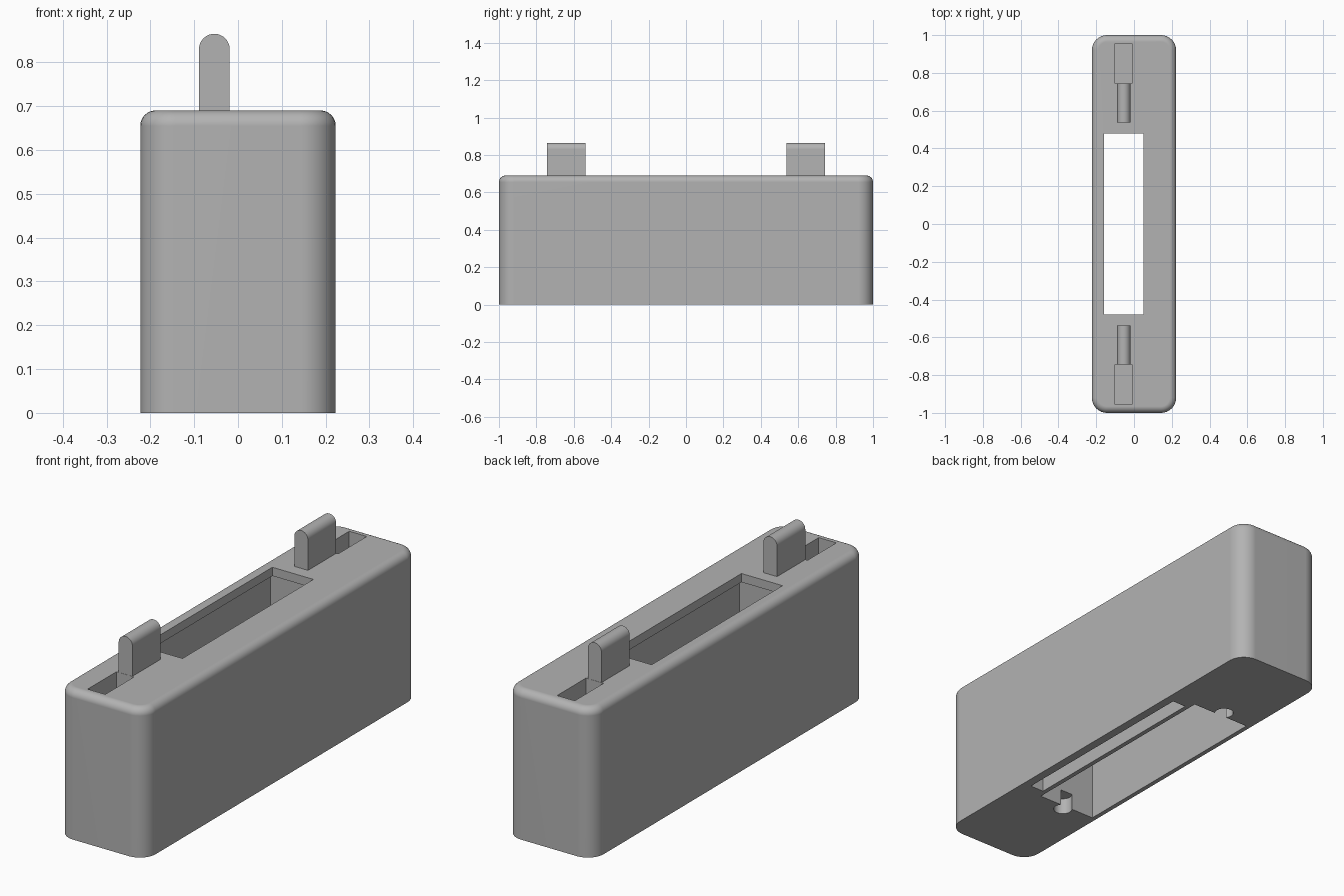
import bpy, bmesh, math

cube = bpy.data.objects.get("Cube")
if cube:
    bpy.data.objects.remove(cube, do_unlink=True)

grey = bpy.data.materials.new("plain grey")
grey.use_nodes = True
grey.diffuse_color = (0.45, 0.45, 0.45, 1)
grey.node_tree.nodes["Principled BSDF"].inputs["Base Color"].default_value = grey.diffuse_color

HALF_X, HEIGHT = 0.223, 0.69
CORNER, FILLET, STEPS = 0.08, 0.035, 8
AXIS = -0.054          # shared centre line of the opening and the tabs


def make_object(name, bm):
    bmesh.ops.recalc_face_normals(bm, faces=bm.faces)
    mesh = bpy.data.meshes.new(name)
    bm.to_mesh(mesh)
    bm.free()
    mesh.materials.append(grey)
    obj = bpy.data.objects.new(name, mesh)
    bpy.context.collection.objects.link(obj)
    return obj


def loft(name, rings):
    """Skin a stack of matching rings and cap both ends."""
    bm = bmesh.new()
    loops = [[bm.verts.new(p) for p in ring] for ring in rings]
    n = len(loops[0])
    for low, high in zip(loops, loops[1:]):
        for i in range(n):
            j = (i + 1) % n
            bm.faces.new((low[i], low[j], high[j], high[i]))
    bm.faces.new(loops[0])
    bm.faces.new(loops[-1])
    return make_object(name, bm)


def box(name, x, y, z):
    return loft(name, [[(x[0], y[0], h), (x[1], y[0], h), (x[1], y[1], h), (x[0], y[1], h)] for h in z])


def rounded_ring(inset, z):
    r = CORNER - inset
    ring = []
    for k, (sx, sy) in enumerate(((1, 1), (-1, 1), (-1, -1), (1, -1))):
        for i in range(STEPS + 1):
            a = math.pi / 2 * (k + i / STEPS)
            ring.append((sx * (HALF_X - CORNER) + r * math.cos(a),
                         sy * (1 - CORNER) + r * math.sin(a), z))
    return ring


def circle(x, y, r, z, n=32):
    return [(x + r * math.cos(math.tau * i / n), y + r * math.sin(math.tau * i / n), z) for i in range(n)]


def activate(obj):
    bpy.ops.object.select_all(action='DESELECT')
    obj.select_set(True)
    bpy.context.view_layer.objects.active = obj


def smooth(obj):
    activate(obj)
    bpy.ops.object.shade_smooth_by_angle(angle=math.radians(30))
    obj.modifiers.new("even_shading", 'WEIGHTED_NORMAL').keep_sharp = True


# Case: rounded block with a filleted top edge
rings = [rounded_ring(0, 0)]
for i in range(STEPS + 1):
    a = math.pi / 2 * i / STEPS
    rings.append(rounded_ring(FILLET * (1 - math.cos(a)), HEIGHT - FILLET + FILLET * math.sin(a)))
case = loft("case", rings)

# Cavity from below, top opening, side groove, end notches and tab recesses
cutters = [
    box("cavity_cutter", (-0.202, 0.093), (-0.525, 0.525), (-0.1, 0.65)),
    box("opening_cutter", (-0.159, 0.051), (-0.478, 0.478), (0.5, 0.8)),
    box("groove_cutter", (0.114, 0.183), (-0.485, 0.485), (-0.1, 0.6)),
]
for s in (-1, 1):
    cutters.append(loft("notch_cutter", [circle(AXIS, s * 0.55, 0.04, z) for z in (-0.1, 0.075)]))
    cutters.append(box("recess_cutter", (-0.1, -0.01), sorted((s * 0.745, s * 0.955)), (0.51, 0.8)))

for cutter in cutters:
    cutter.hide_render = True
    mod = case.modifiers.new("cut", 'BOOLEAN')
    mod.operation, mod.solver, mod.object = 'DIFFERENCE', 'EXACT', cutter
    activate(case)
    bpy.ops.object.modifier_apply(modifier=mod.name)
    bpy.data.objects.remove(cutter, do_unlink=True)
smooth(case)

# Tabs: round-topped upright plates beside each recess
R, TOP = 0.035, 0.865
outline = [(AXIS - R, 0.67), (AXIS + R, 0.67)]
outline += [(AXIS + R * math.cos(math.pi * i / 16), TOP - R + R * math.sin(math.pi * i / 16)) for i in range(17)]
for name, s in (("front_tab", -1), ("back_tab", 1)):
    smooth(loft(name, [[(x, s * y, z) for x, z in outline] for y in (0.538, 0.744)]))
